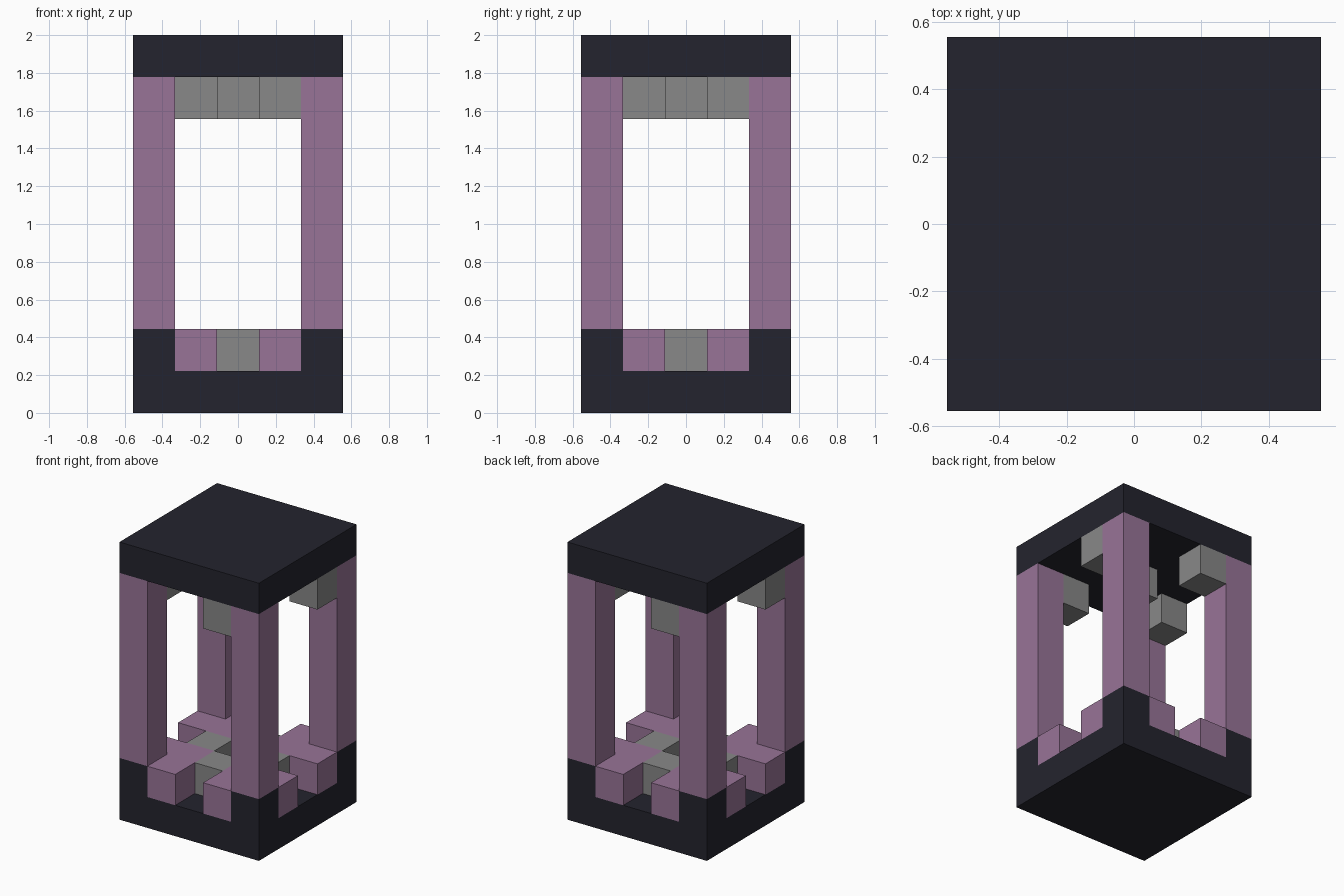
import bpy
import bmesh
from math import pi
from mathutils import Matrix

if "Cube" in bpy.data.objects:
    bpy.data.objects.remove(bpy.data.objects["Cube"], do_unlink=True)

U = 2 / 9        # side of one block
HALF = 2.5       # half of the footprint, in blocks


def make_material(name, color):
    mat = bpy.data.materials.new(name)
    mat.use_nodes = True
    mat.diffuse_color = (*color, 1)
    bsdf = next(n for n in mat.node_tree.nodes if n.type == "BSDF_PRINCIPLED")
    bsdf.inputs["Base Color"].default_value = (*color, 1)
    return mat


dark = make_material("dark slate", (0.0176, 0.0176, 0.0273))
purple = make_material("dusty purple", (0.314, 0.174, 0.310))
grey = make_material("mid grey", (0.246, 0.246, 0.246))


def prism(name, outline, bottom, top, mat, turn=0):
    """Extrude an outline in block units and turn it by quarters about z."""
    bm = bmesh.new()
    face = bm.faces.new([bm.verts.new(((x - HALF) * U, (y - HALF) * U, bottom * U))
                         for x, y in outline])
    grown = bmesh.ops.extrude_face_region(bm, geom=[face])
    verts = [v for v in grown["geom"] if isinstance(v, bmesh.types.BMVert)]
    bmesh.ops.translate(bm, verts=verts, vec=(0, 0, (top - bottom) * U))
    bm.transform(Matrix.Rotation(turn * pi / 2, 4, "Z"))
    bmesh.ops.recalc_face_normals(bm, faces=bm.faces)
    mesh = bpy.data.meshes.new(name)
    bm.to_mesh(mesh)
    bm.free()
    mesh.materials.append(mat)
    obj = bpy.data.objects.new(name, mesh)
    bpy.context.collection.objects.link(obj)


def square(x, y, size=1):
    return [(x, y), (x + size, y), (x + size, y + size), (x, y + size)]


# Base and roof slabs
prism("base_slab", square(0, 0, 5), 0, 1, dark)
prism("roof_slab", square(0, 0, 5), 8, 9, dark)

# Parts repeated around the four corners
corner_step = [(1, 0), (2, 0), (2, 2), (0, 2), (0, 1), (1, 1)]
corners = ("front_right", "front_left", "back_left", "back_right")
for turn, corner in enumerate(corners):
    prism(corner + "_foot", square(0, 0), 1, 2, dark, turn)
    prism(corner + "_post", square(0, 0), 2, 8, purple, turn)
    prism(corner + "_step", corner_step, 1, 2, purple, turn)

# Floor blocks around the open centre, and off-centre blocks under the roof
for turn, side in enumerate(("front", "left", "back", "right")):
    prism(side + "_floor_block", square(2, 1), 1, 2, grey, turn)
    prism(side + "_hanging_block", square(3, 0), 7, 8, grey, turn)
prism("centre_hanging_block", square(2, 2), 7, 8, grey)
